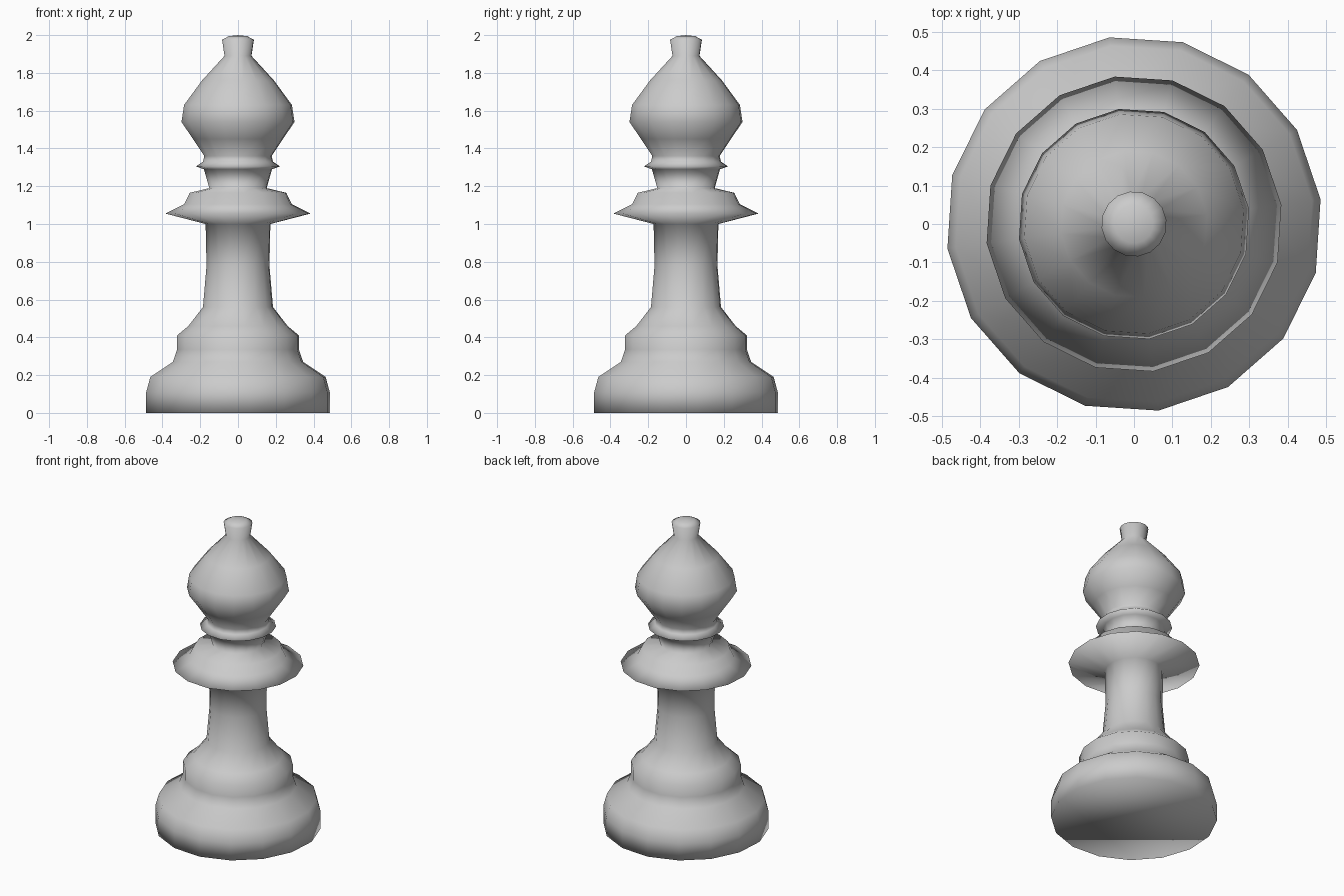
import bpy, bmesh, math

cube = bpy.data.objects.get("Cube")
if cube:
    bpy.data.objects.remove(cube, do_unlink=True)

SIDES = 16
TURN = math.radians(7.5)

# Profile sections as (radius, height), from the floor up
base = [(.49, 0), (.49, .11), (.468, .19), (.348, .27), (.325, .335), (.325, .41), (.265, .46)]
stem = [(.187, .56), (.168, .78), (.173, 1.0)]
collar = [(.387, 1.055), (.287, 1.105), (.258, 1.165), (.153, 1.19)]
neck_ring = [(.182, 1.29), (.225, 1.305), (.187, 1.33), (.18, 1.36)]
head = [(.24, 1.45), (.302, 1.54), (.288, 1.63), (.192, 1.76), (.072, 1.89)]
finial = [(.085, 1.975), (.05, 1.994)]

grey = bpy.data.materials.new("plain grey")
grey.use_nodes = True
grey.diffuse_color = (.6, .6, .6, 1)
grey.node_tree.nodes["Principled BSDF"].inputs["Base Color"].default_value = grey.diffuse_color


def lathe(name, profile, top):
    """Turn a profile about z, closing the floor and the tip."""
    bm = bmesh.new()
    rings = []
    for radius, z in profile:
        angles = [TURN + math.tau * i / SIDES for i in range(SIDES)]
        rings.append([bm.verts.new((radius * math.cos(a), radius * math.sin(a), z)) for a in angles])
    for low, high in zip(rings, rings[1:]):
        for i in range(SIDES):
            j = (i + 1) % SIDES
            bm.faces.new((low[i], low[j], high[j], high[i]))
    bm.faces.new(rings[0][::-1])
    tip = bm.verts.new((0, 0, top))
    for i in range(SIDES):
        bm.faces.new((rings[-1][i], rings[-1][(i + 1) % SIDES], tip))
    for face in bm.faces:
        face.smooth = True
    mesh = bpy.data.meshes.new(name)
    bm.to_mesh(mesh)
    bm.free()
    mesh.materials.append(grey)
    obj = bpy.data.objects.new(name, mesh)
    bpy.context.collection.objects.link(obj)
    return obj


# The whole piece is one turned body, so shading flows between sections
lathe("turned_chess_piece", base + stem + collar + neck_ring + head + finial, 2.0)
